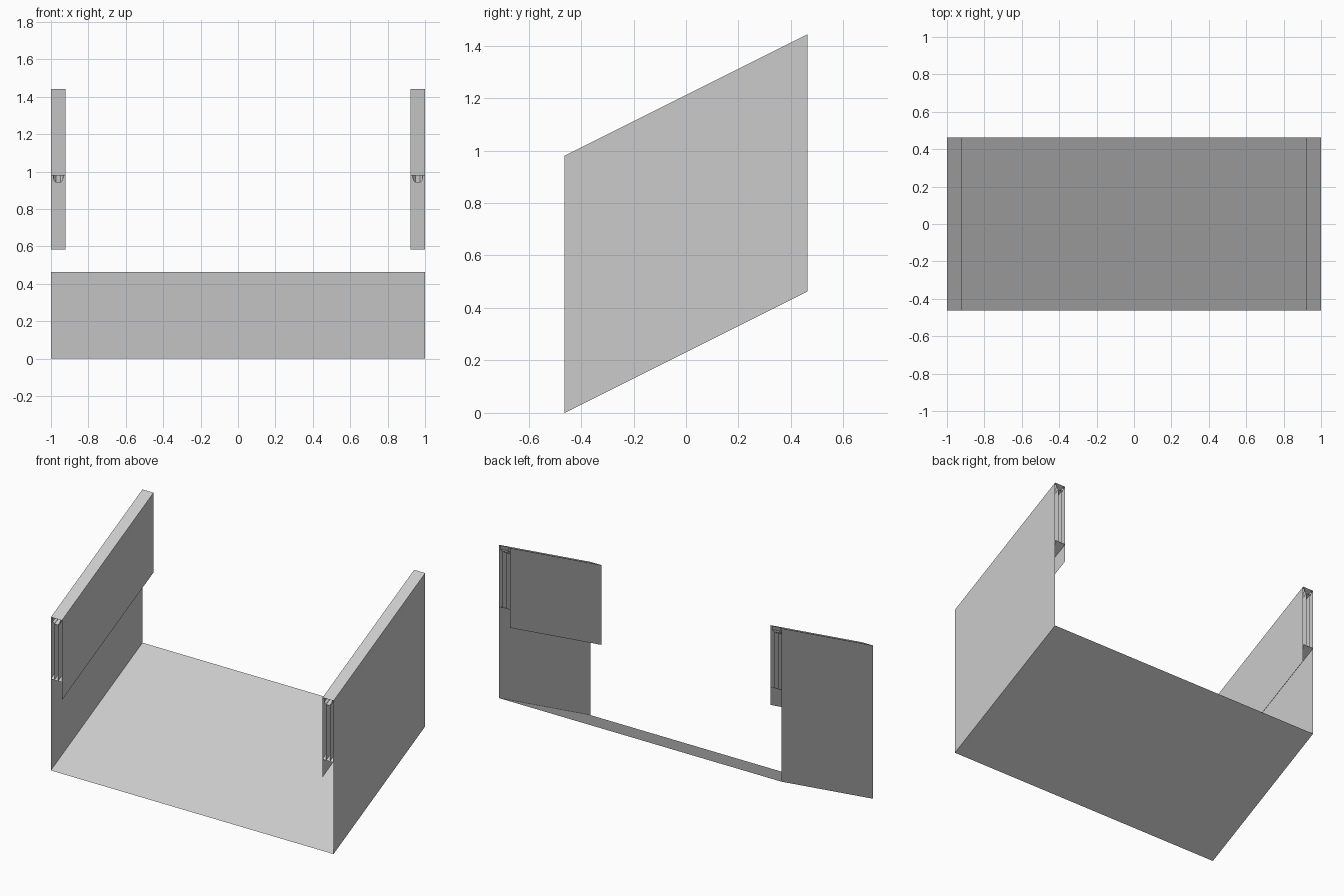
import bpy, bmesh

if "Cube" in bpy.data.objects:
    bpy.data.objects.remove(bpy.data.objects["Cube"])

HALF_Y, RISE = 0.463, 0.463   # half depth, climb from front to back


def sloped(name, profile, closed=False, mirror=True):
    """Sweep an (x, z) front profile backwards and up along the slope."""
    bm = bmesh.new()
    front = [bm.verts.new((x, -HALF_Y, z)) for x, z in profile]
    back = [bm.verts.new((x, HALF_Y, z + RISE)) for x, z in profile]
    n = len(profile)
    for i in range(n if closed else n - 1):
        j = (i + 1) % n
        bm.faces.new((front[i], front[j], back[j], back[i]))
    me = bpy.data.meshes.new(name)
    bm.to_mesh(me)
    bm.free()
    ob = bpy.data.objects.new(name, me)
    bpy.context.collection.objects.link(ob)
    if mirror:
        m = ob.modifiers.new("both_sides", 'MIRROR')
        m.use_mirror_merge = False
    return ob


# Sloping deck, a single thin sheet
sloped("ramp_deck", [(-1, 0), (1, 0)], mirror=False)

# Side wall: tall outer skin, top cap and shorter inner skin
sloped("side_wall", [(0.922, 0.47), (0.922, 0.98), (1, 0.98), (1, 0)])

# Floor closing the hollow between the skins
sloped("wall_floor", [(1, 0.585), (0.922, 0.585)])

# Thin core panel standing in the hollow
c = 0.961
for side, dx in (("inner", -0.013), ("outer", 0.013)):
    pts = [(c + dx, 0.585), (c + dx, 0.945)]
    sloped(f"core_panel_{side}", pts if dx < 0 else pts[::-1])

# Rounded rail head hanging under the top cap
sloped("rail_head", [(c - 0.028, 0.978), (c - 0.026, 0.955), (c - 0.013, 0.942),
                     (c + 0.013, 0.942), (c + 0.026, 0.955), (c + 0.028, 0.978)])
